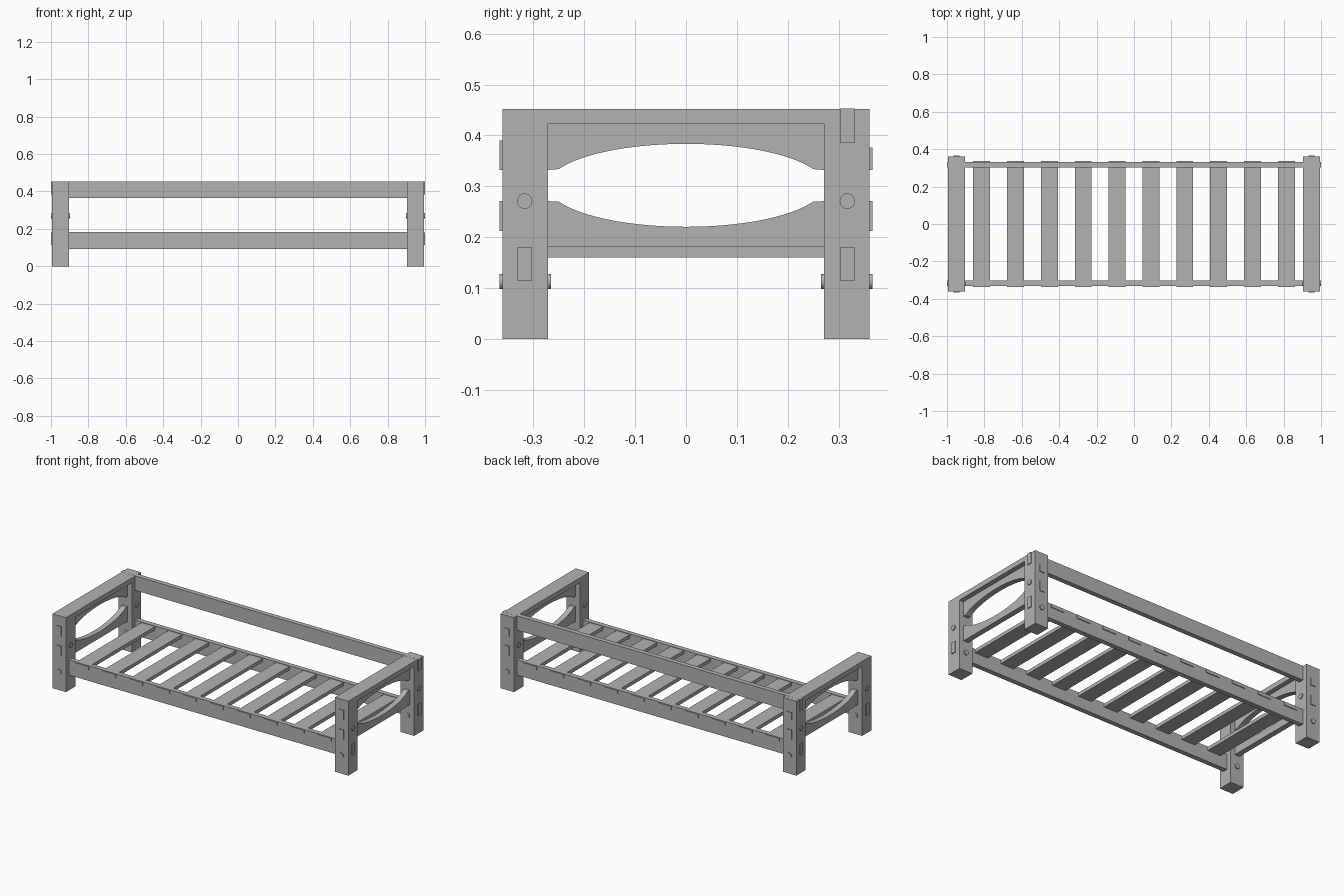
import bpy, bmesh, math
from mathutils import Matrix

cube = bpy.data.objects.get("Cube")
if cube:
    bpy.data.objects.remove(cube, do_unlink=True)

GREY = (0.45, 0.45, 0.45, 1)
mat = bpy.data.materials.new("plain grey")
mat.use_nodes = True
mat.diffuse_color = GREY
mat.node_tree.nodes["Principled BSDF"].inputs["Base Color"].default_value = GREY


def finish(name, bm):
    bmesh.ops.recalc_face_normals(bm, faces=bm.faces)
    mesh = bpy.data.meshes.new(name)
    bm.to_mesh(mesh)
    bm.free()
    mesh.materials.append(mat)
    obj = bpy.data.objects.new(name, mesh)
    bpy.context.collection.objects.link(obj)
    return obj


def box(name, x, y, z):
    """Box from (low, high) ranges on each axis."""
    bm = bmesh.new()
    bmesh.ops.create_cube(bm, size=1)
    for v in bm.verts:
        for i, (lo, hi) in enumerate((x, y, z)):
            v.co[i] = (lo + hi) / 2 + v.co[i] * (hi - lo)
    return finish(name, bm)


def around(c, half):
    return (c - half, c + half)


def dowel(name, centre, axis, length):
    bm = bmesh.new()
    turn = Matrix.Rotation(math.pi / 2, 4, axis)
    bmesh.ops.create_cone(bm, cap_ends=True, segments=32, radius1=0.015, radius2=0.015,
                          depth=length, matrix=Matrix.Translation(centre) @ turn)
    obj = finish(name, bm)
    for p in obj.data.polygons:
        p.use_smooth = len(p.vertices) == 4
    return obj


def arched_board(name, x, straight, shoulder, sign):
    """Board with one straight edge and one elliptical cut-out edge."""
    outline = [(0.28, straight), (0.28, shoulder)]
    for i in range(33):
        y = 0.25 * math.cos(math.pi * i / 32)
        outline.append((y, 0.302 + sign * 0.0815 * math.sqrt(1 - (y / 0.2715) ** 2)))
    outline += [(-0.28, shoulder), (-0.28, straight)]
    bm = bmesh.new()
    face = bm.faces.new([bm.verts.new((x - 0.0165, y, z)) for y, z in outline])
    ext = bmesh.ops.extrude_face_region(bm, geom=[face])
    bmesh.ops.translate(bm, vec=(0.033, 0, 0),
                        verts=[g for g in ext["geom"] if isinstance(g, bmesh.types.BMVert)])
    return finish(name, bm)


POST_X, POST_Y, RAIL_Y, HALF = 0.949, 0.316, 0.317, 0.045

# End frames: posts, cap, arched boards, through tenons and dowels
for side, sx in (("left", 1), ("right", -1)):
    px = sx * POST_X
    for end, sy in (("front", -1), ("back", 1)):
        py = sy * POST_Y
        tag = f"{end}_{side}"
        box(f"{tag}_post", around(px, HALF), around(py, HALF), (0, 0.43))
        dowel(f"{tag}_upper_dowel", (px, sy * RAIL_Y, 0.271), 'Y', 0.102)
        dowel(f"{tag}_lower_dowel", (px, py, 0.113), 'X', 0.101)
        top = 0.39 if sy < 0 else 0.376
        box(f"{tag}_upper_tenon", around(px, 0.0165), around(py, 0.05), (0.332, top))
        box(f"{tag}_lower_tenon", around(px, 0.0165), around(py, 0.05), (0.212, 0.271))
    box(f"{side}_end_cap", around(px, HALF), (-0.361, 0.361), (0.422, 0.452))
    arched_board(f"{side}_upper_board", px, 0.425, 0.332, 1)
    arched_board(f"{side}_lower_board", px, 0.181, 0.271, -1)

# Long rails, each with a narrower tenon running through the posts
for name, y, z, tenon in (
        ("front_side_rail", -RAIL_Y, (0.092, 0.184), (0.114, 0.181)),
        ("back_side_rail", RAIL_Y, (0.092, 0.184), (0.114, 0.181)),
        ("back_guard_rail", RAIL_Y, (0.365, 0.452), (0.385, 0.4525))):
    box(name, (-0.91, 0.91), around(y, 0.0145), z)
    box(f"{name}_tenon", (-1, 1), around(y, 0.0145), tenon)

# Slats set through the side rails
for i in range(10):
    box(f"slat_{i + 1}", around((i - 4.5) * 0.181, 0.045), (-0.336, 0.336), (0.16, 0.181))
